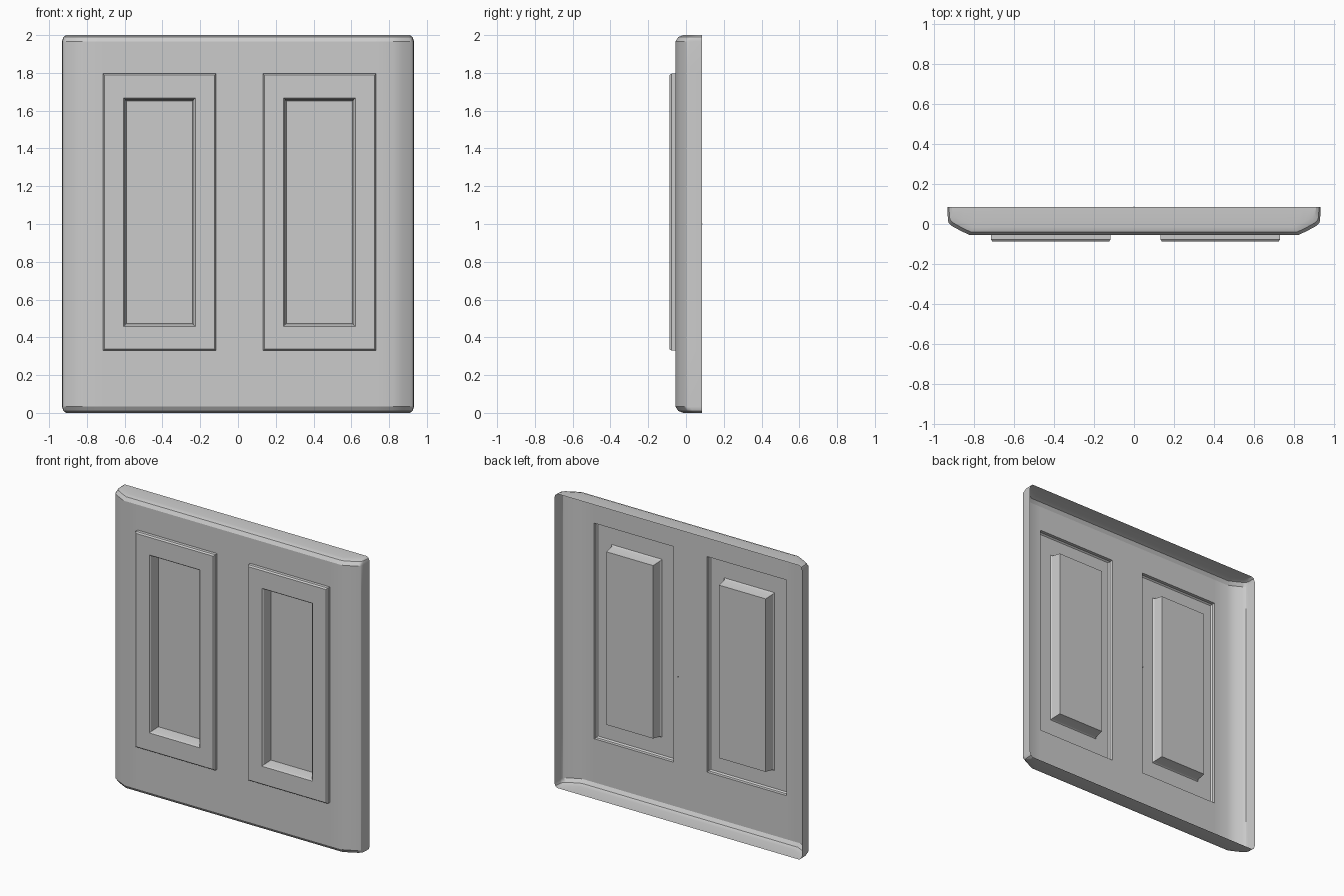
import bpy
import bmesh
from math import radians

cube = bpy.data.objects.get("Cube")
if cube:
    bpy.data.objects.remove(cube, do_unlink=True)

GREY = (0.6, 0.6, 0.6, 1.0)
mat = bpy.data.materials.new("light_grey_plastic")
mat.use_nodes = True
mat.diffuse_color = GREY
mat.node_tree.nodes["Principled BSDF"].inputs["Base Color"].default_value = GREY

BACK_Y, FACE_Y, FRAME_Y = 0.084, -0.056, -0.088   # depths, back to front
CENTRES = {"right_switch_frame": -0.416, "left_switch_frame": 0.431}
FRAME_Z = 1.0625                                  # frame centre height
FRAME_W, FRAME_H = 0.299, 0.733                   # frame half sizes


def ring(bm, cx, w, h, y):
    """Rectangle of half size w by h around a frame centre."""
    return [bm.verts.new((cx + sx * w, y, FRAME_Z + sz * h))
            for sx, sz in ((1, 1), (-1, 1), (-1, -1), (1, -1))]


def finish(bm, name):
    mesh = bpy.data.meshes.new(name)
    bm.to_mesh(mesh)
    bm.free()
    mesh.materials.append(mat)
    mesh.shade_smooth()
    mesh.set_sharp_from_angle(angle=radians(32))
    obj = bpy.data.objects.new(name, mesh)
    bpy.context.collection.objects.link(obj)
    weighted = obj.modifiers.new("even_shading", 'WEIGHTED_NORMAL')
    weighted.keep_sharp = True


# Wall plate: a thin shell, open at the back. The cross-section slopes at the
# sides and runs from bottom to top, with bevelled ends.
side = [(0.932, BACK_Y), (0.93, 0.02), (0.925, 0.003), (0.91, -0.01),
        (0.87, -0.032), (0.82, FACE_Y)]
cuts = [(c + s * FRAME_W, FACE_Y) for c in CENTRES.values() for s in (-1, 1)]
section = [(-x, y) for x, y in side] + cuts + side[::-1]

# Each end row: inset in height, push towards the back, inset in width
ends = [(0, BACK_Y - FACE_Y, 0.022), (0, 0.042, 0.022),
        (0.010, 0.015, 0.008), (0.033, 0, 0)]
rows = [(z, push, inset) for z, push, inset in ends]
rows += [(FRAME_Z - FRAME_H, 0, 0), (FRAME_Z + FRAME_H, 0, 0)]
rows += [(2 - z, push, inset) for z, push, inset in ends[::-1]]

bm = bmesh.new()
grid = [[bm.verts.new((x * (1 - inset / 0.932), min(y + push, BACK_Y), z))
         for x, y in section] for z, push, inset in rows]
middle = len(ends)                       # row that holds the two openings
holes = (len(side), len(side) + 2)       # columns of the openings
for r in range(len(rows) - 1):
    for c in range(len(section) - 1):
        if r == middle and c in holes:
            continue
        bm.faces.new((grid[r][c], grid[r][c + 1],
                      grid[r + 1][c + 1], grid[r + 1][c]))
bmesh.ops.remove_doubles(bm, verts=bm.verts, dist=0.0005)
finish(bm, "wall_plate")

# Raised frames with bevelled rims, each with a sunken panel
steps = [
    (FRAME_W, FRAME_H, FACE_Y),
    (FRAME_W, FRAME_H, FRAME_Y + 0.01),
    (FRAME_W - 0.008, FRAME_H - 0.008, FRAME_Y),
    (0.190, 0.605, FRAME_Y),
    (0.182, 0.597, FRAME_Y + 0.01),
    (0.175, 0.588, -0.012),
]
for name, cx in CENTRES.items():
    bm = bmesh.new()
    rings = [ring(bm, cx, w, h, y) for w, h, y in steps]
    for a, b in zip(rings, rings[1:]):
        for i in range(4):
            j = (i + 1) % 4
            bm.faces.new((a[j], b[j], b[i], a[i]))
    bm.faces.new(rings[-1][::-1])
    bmesh.ops.recalc_face_normals(bm, faces=bm.faces)
    bm.faces.ensure_lookup_table()
    bm.normal_update()
    if bm.faces[-1].normal.y > 0:
        bmesh.ops.reverse_faces(bm, faces=bm.faces)
    finish(bm, name)

# Tiny nub in the middle of the back
bm = bmesh.new()
bmesh.ops.create_cube(bm, size=0.006)
bmesh.ops.translate(bm, verts=bm.verts, vec=(0, BACK_Y + 0.001, 1))
finish(bm, "back_nub")
